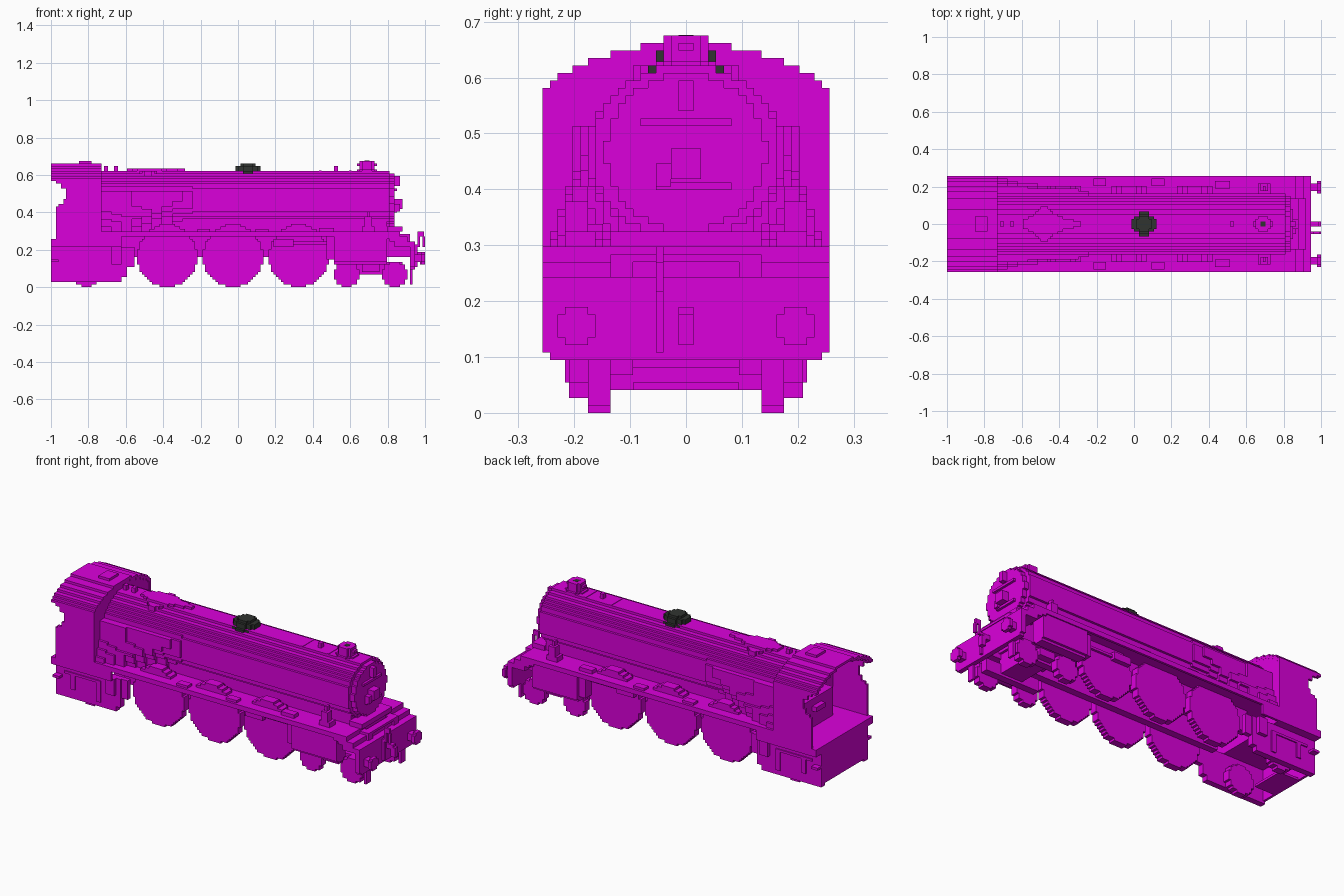
import bpy, bmesh, math

if "Cube" in bpy.data.objects:
    bpy.data.objects.remove(bpy.data.objects["Cube"], do_unlink=True)

U = 2 / 148          # one block; all sizes below are in blocks


def material(name, rgb):
    m = bpy.data.materials.new(name)
    m.use_nodes = True
    m.diffuse_color = (*rgb, 1)
    m.node_tree.nodes["Principled BSDF"].inputs["Base Color"].default_value = (*rgb, 1)
    return m


MAGENTA = material("magenta", (0.71, 0.0, 0.71))
DARK = material("dark grey", (0.03, 0.034, 0.03))


def finish(name, bm, mat):
    bmesh.ops.recalc_face_normals(bm, faces=bm.faces)
    bmesh.ops.scale(bm, vec=(U, U, U), verts=bm.verts)
    me = bpy.data.meshes.new(name)
    bm.to_mesh(me)
    bm.free()
    me.materials.append(mat)
    ob = bpy.data.objects.new(name, me)
    bpy.context.collection.objects.link(ob)


def boxes(name, specs, both=False, mat=MAGENTA):
    """Boxes given as x0, x1, y0, y1, z0, z1; both adds the other side."""
    bm = bmesh.new()
    for x0, x1, y0, y1, z0, z1 in specs:
        for s in ((1, -1) if both else (1,)):
            vs = bmesh.ops.create_cube(bm, size=1)["verts"]
            for v in vs:
                v.co = ((x0 + x1) / 2 + v.co.x * (x1 - x0),
                        s * ((y0 + y1) / 2 + v.co.y * (y1 - y0)),
                        (z0 + z1) / 2 + v.co.z * (z1 - z0))
    finish(name, bm, mat)


def stepped(name, layers, axis, mat=MAGENTA):
    """Stepped outlines extruded along an axis.
    Each layer: centre u, start v, list of half widths, from, to."""
    place = {"x": lambda u, v, t: (t, u, v),
             "y": lambda u, v, t: (u, t, v),
             "z": lambda u, v, t: (v, u, t)}[axis]
    bm = bmesh.new()
    for cu, v0, widths, a, b in layers:
        side = []
        for i, w in enumerate(widths):
            if i and w == widths[i - 1]:
                side[-1] = (w, v0 + i + 1)
            else:
                side += [(w, v0 + i), (w, v0 + i + 1)]
        pts = [(cu + w, v) for w, v in side] + [(cu - w, v) for w, v in reversed(side)]
        f = bm.faces.new([bm.verts.new(place(u, v, a)) for u, v in pts])
        new = bmesh.ops.extrude_face_region(bm, geom=[f])["geom"]
        d = place(0, 0, b - a)
        bmesh.ops.translate(bm, vec=d, verts=[g for g in new if isinstance(g, bmesh.types.BMVert)])
    finish(name, bm, mat)


def disc(n, a=None):
    """Half widths of a stepped ellipse n rows tall and a wide from its middle."""
    r = n / 2
    a = a or r
    return [max(1, round(a * math.sqrt(1 - ((i + 0.5 - r) / r) ** 2))) for i in range(n)]


# Boiler and smokebox
stepped("boiler", [(0, 23, disc(23, 12.4), -54, 60)], "x")
stepped("smokebox_door", [(0, 24, disc(21, 10.6), 60, 62)], "x")
boxes("boiler_base", [(-54, 50, -9, 9, 22, 26)])
boxes("boiler_bands", [(x, x + 1, -4, 4, 45.5, 46.2) for x in (32, 44)])
boxes("door_fittings", [(62, 65, -2, 2, 31, 35), (62, 64, -4, -2, 30, 33), (62, 63, -4, 6, 29.5, 30.5),
                        (62, 64, -1, 1, 40, 44), (61, 63, -6, 6, 38, 39)])
boxes("smokebox_saddle", [(38, 59, -9, 9, 14, 26)])

# Firebox: flared at the foot by the cab, its underside rising as it tapers forward
round_rows = [disc(23, 13)[0]] + disc(23, 13)
firebox = []
for i in range(9):
    low, shoulder = 1.7 * i, 15 - 0.2 * i
    rows = []
    for k, w in enumerate(round_rows):
        if k < 16:
            flare = 3.4 * max(0, 1 - k / 10) ** 1.5
            w = max(w, round(shoulder + flare - 0.7 * max(0, low - k)))
        rows.append(w)
    firebox.append((0, 22, rows, -54, -50 + 4 * i))
stepped("firebox", firebox, "x")

# Boiler top fittings
cover = [2, 2, 3, 3, 4, 5, 6, 7, 7, 7, 6, 5, 4, 4, 3, 3, 2, 2, 2, 2, 1, 1, 1]
stepped("top_cover", [(0, -44, cover, 43, 46), (0, -44, [min(w, 4) for w in cover], 46, 47)], "z")
boxes("safety_valves", [(-53, -51.5, -1, 1, 46, 48), (-49, -47.5, -1, 1, 46, 48),
                        (38, 39.5, -1, 1, 46, 48)])
stepped("chimney", [(0, 47, disc(8, 4), 45, 46.5), (0, 48, disc(6, 3), 46.5, 48),
                    (0, 47, disc(8, 3), 48, 49), (0, 48, disc(6, 3), 49, 50)], "z")
boxes("chimney_hole", [(50, 52, -1, 1, 49.9, 50.05)], mat=DARK)
stepped("steam_dome", [(0, -1, disc(10, 5), 45, 46), (0, -1, disc(10, 4), 46, 48),
                       (0, 1, disc(6, 3), 48, 49)], "z", DARK)

# Cab
roof_widths = [19, 18, 17, 15, 13, 10, 6]
boxes("cab_sides", [(-72, -54, 18, 19, 16, 32), (-71, -54, 18, 19, 32, 33),
                    (-69, -54, 18, 19, 33, 35), (-68, -54, 18, 19, 35, 39),
                    (-70, -54, 18, 19, 39, 41), (-72, -54, 18, 19, 41, 42)], True)
roof = []
for i, w in enumerate(roof_widths):
    inner = roof_widths[i + 1] - 1 if i + 1 < len(roof_widths) else 0
    roof.append((-74, -54, inner, w, 42 + i, 43 + i))
boxes("cab_roof", roof, True)
stepped("cab_front", [(0, 16, [19] * 26 + roof_widths, -56, -54.05)], "x")
boxes("roof_vent", [(-63, -58, -3, 3, 49, 50)])
boxes("cab_floor", [(-74, -54, -19, 19, 16, 19)])
boxes("backhead", [(-61, -55, -11, 11, 19, 31), (-63, -61, -3, 3, 26, 28)])

# Running board with its valance and the boxes on it
boxes("running_board", [(-54, 62, -19, 19, 21, 22)])
boxes("valance", [(-54, 62, 18, 19, 20, 21), (-54, -46, 18, 19, 16, 20)], True)
boxes("splashers", [(c - 7 + k, c + 7 - k, 11, 15, 22, 23 + k / 2)
                    for c in (-28, -2, 24) for k in (0, 2, 4)], True)
boxes("board_boxes", [(7, 12, 15, 18, 22, 23), (32, 38, 14, 17, 22, 23.5),
                      (-16, -11, 15, 18, 22, 23)], True)
boxes("lubricators", [(49, 54, 12, 16, 22, 24), (50, 53, 13, 16, 24, 28),
                      (51, 52, 13, 15, 28, 30)], True)

# Front platform, buffer beam and couplings
boxes("front_platform", [(58, 64, -19, 19, 19, 22), (60, 67, -19, 19, 18, 20),
                         (62, 70, -19, 19, 16, 18), (59, 65, -10, 10, 22, 24),
                         (65, 68, -7, 7, 20, 21)])
boxes("buffer_beam", [(68, 70, -19, 19, 8, 16), (68, 70, -18, 18, 7, 8)])
stepped("buffers", [(s * 14.5, 9, [1.5, 2.5, 2.5, 2.5, 1.5], 72.5, 74) for s in (1, -1)]
        + [(s * 14.5, 10, [1.5] * 3, 70, 72.5) for s in (1, -1)], "x")
boxes("coupling", [(70, 73, -1, 1, 12, 14), (72, 74, -1, 1, 9, 13)])
boxes("brake_pipe", [(70, 71, -4, -3, 8, 17), (71, 72, -4, -3, 16, 22),
                     (72, 73.5, -4, -3, 20, 22), (73, 74, -4, -3, 16, 20)])
boxes("guard_irons", [(68, 69, 10, 13, 1, 8)], True)

# Wheels
stepped("wheels", [(x, 0, disc(2 * r), s * 10, s * 13) for s in (1, -1)
                   for x, r in ((-60, 6), (-28, 12), (-2, 12), (24, 12), (43, 5), (62, 5))], "y")

# Cylinders, crossheads and underframe
stepped("cylinders", [(s * 15.5, 9, [2] + [3] * 11, 38, 59) for s in (1, -1)], "x")
boxes("crossheads", [(14, 22, 13, 15, 16, 19), (22, 38, 13, 14, 17, 18),
                     (35, 38, 13, 17, 11, 20)], True)
boxes("main_frames", [(-46, 68, 7, 10, 12, 21)], True)
boxes("bogie_frame", [(40, 65, 7, 10, 5, 10), (49, 56, 10, 13, 6, 9)], True)
boxes("bogie_cross_beam", [(48, 58, -8, 8, 6, 14)])

# Rear frame under the cab
boxes("rear_frames", [(-74, -46, 13, 15.5, 2, 16), (-46, -44, 13, 15.5, 4, 16),
                      (-44, -41, 13, 15, 8, 16)], True)
boxes("rear_frame_details", [(-74, -71, 15.5, 18, 10, 11), (-70, -53, 15.5, 16, 12, 13),
                             (-67, -65, 15.5, 16, 6, 12), (-55, -53, 15.5, 16, 4, 12),
                             (-50, -46, 15.5, 17, 9, 16)], True)
boxes("rear_wall", [(-74, -73, -14, 14, 3, 16), (-73, -64, -7, 7, 3, 4)])
